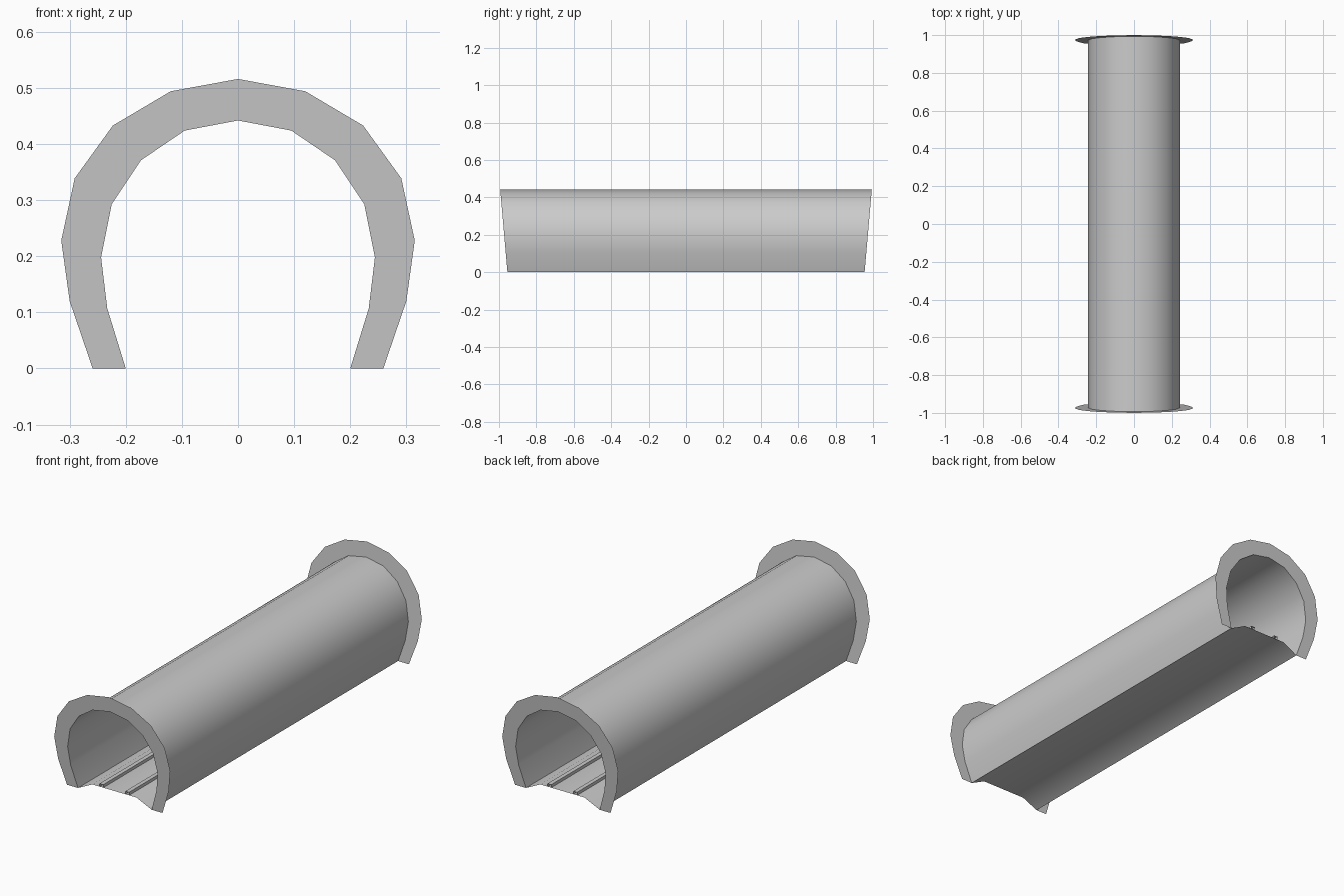
import bpy, bmesh

cube = bpy.data.objects.get("Cube")
if cube:
    bpy.data.objects.remove(cube, do_unlink=True)

grey = bpy.data.materials.new("concrete_grey")
grey.use_nodes = True
colour = (0.6, 0.6, 0.6, 1)
grey.diffuse_color = colour
grey.node_tree.nodes["Principled BSDF"].inputs["Base Color"].default_value = colour


def end_y(z):
    """Both tunnel mouths lean outward towards the top."""
    return 0.955 + 0.087 * z


def mirrored(half):
    """Complete a half profile that ends on the centre line."""
    return half + [(-x, z) for x, z in reversed(half[:-1])]


def finish(name, bm, smooth=True):
    mesh = bpy.data.meshes.new(name)
    bm.to_mesh(mesh)
    bm.free()
    mesh.materials.append(grey)
    obj = bpy.data.objects.new(name, mesh)
    bpy.context.collection.objects.link(obj)
    if smooth:
        bpy.ops.object.select_all(action='DESELECT')
        obj.select_set(True)
        bpy.context.view_layer.objects.active = obj
        bpy.ops.object.shade_smooth_by_angle(angle=0.56)
    return obj


def extrude_sheet(name, profile, smooth=True):
    """Run an open profile from one mouth to the other."""
    bm = bmesh.new()
    front, back = [[bm.verts.new((x, s * end_y(z), z)) for x, z in profile]
                   for s in (-1, 1)]
    for i in range(len(profile) - 1):
        bm.faces.new((front[i], back[i], back[i + 1], front[i + 1]))
    bm.normal_update()
    return finish(name, bm, smooth)


inner = mirrored([(0.2, 0), (0.233, 0.107), (0.244, 0.198), (0.225, 0.293),
                  (0.173, 0.371), (0.095, 0.424), (0, 0.442)])
outer = mirrored([(0.259, 0), (0.3, 0.12), (0.315, 0.228), (0.291, 0.339),
                  (0.223, 0.433), (0.12, 0.494), (0, 0.516)])

# Vault shell, with normals facing outward
extrude_sheet("tunnel_vault", inner)

# Raised roadbed with sloping shoulders
extrude_sheet("tunnel_floor", [(-0.2, 0), (-0.12, 0.04), (0.12, 0.04), (0.2, 0)])

# Open-ended rails on the roadbed
for side, x in (("right", -0.07), ("left", 0.07)):
    extrude_sheet(side + "_rail", [(x - 0.01, 0.04), (x - 0.01, 0.055),
                                   (x + 0.01, 0.055), (x + 0.01, 0.04)], False)

# Flat portal collars around both mouths
for name, s in (("front", -1), ("back", 1)):
    bm = bmesh.new()
    a, b = [[bm.verts.new((x, s * end_y(z), z)) for x, z in ring]
            for ring in (inner, outer)]
    for i in range(len(a) - 1):
        quad = [a[i], b[i], b[i + 1], a[i + 1]]
        bm.faces.new(quad if s < 0 else quad[::-1])
    bm.normal_update()
    finish(name + "_portal_collar", bm, False)
